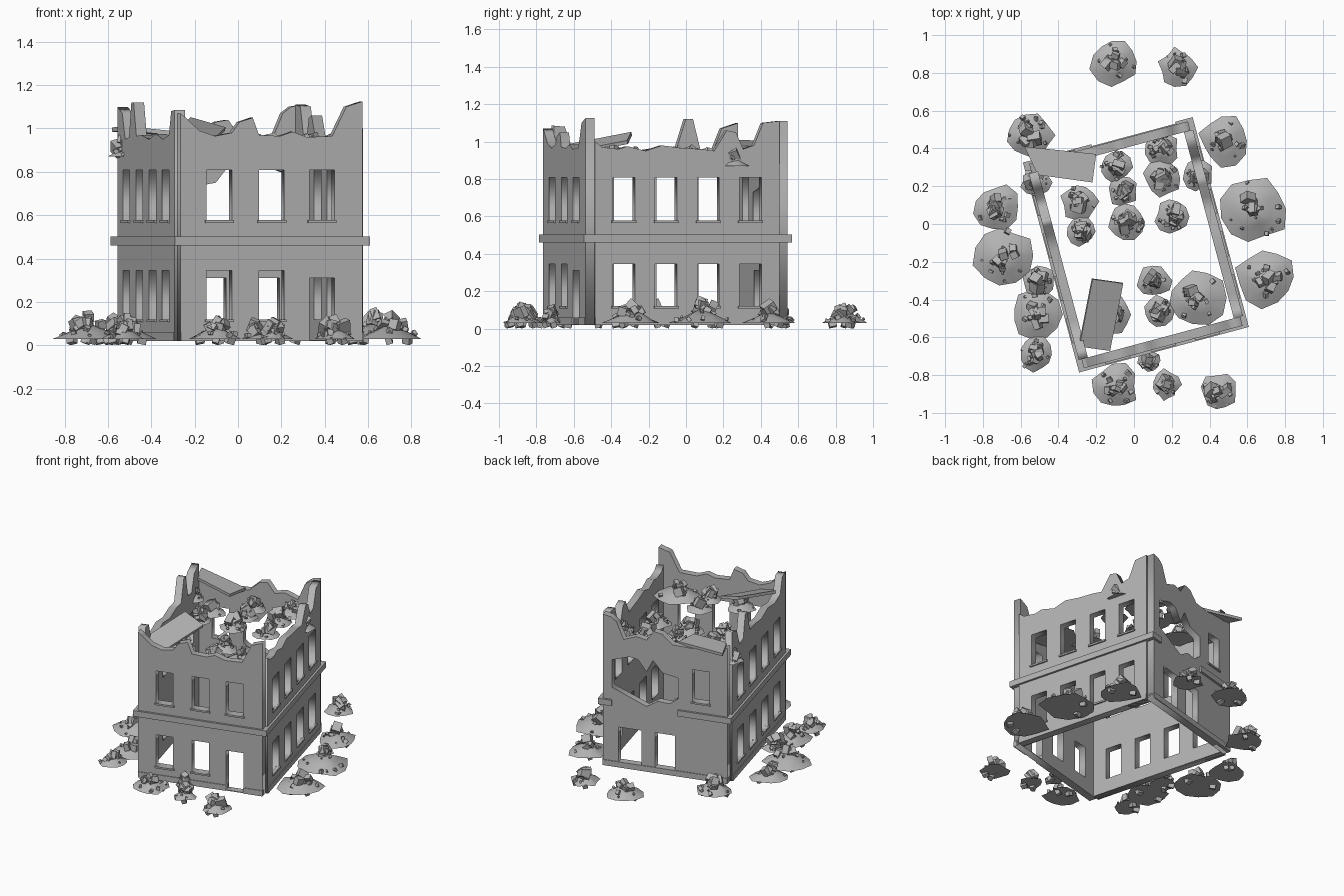
import bpy, bmesh, math, random
from mathutils import Matrix, Vector, Euler

random.seed(4)
if "Cube" in bpy.data.objects:
    bpy.data.objects.remove(bpy.data.objects["Cube"], do_unlink=True)


def material(name, rgb):
    m = bpy.data.materials.new(name)
    m.use_nodes = True
    m.diffuse_color = (*rgb, 1)
    m.node_tree.nodes["Principled BSDF"].inputs["Base Color"].default_value = (*rgb, 1)
    return m


CONCRETE = material("grey_concrete", (0.45, 0.45, 0.45))
ROOT = Matrix.Translation((0.01, -0.11, 0)) @ Matrix.Rotation(math.radians(15), 4, "Z")
FLAT = Matrix.Rotation(math.radians(90), 4, "X")
TURN = Matrix.Rotation(math.radians(90), 4, "Z")
BASE, THICK = 0.02, 0.05


def add_object(name, mesh, matrix=Matrix()):
    ob = bpy.data.objects.new(name, mesh)
    ob.matrix_world = matrix
    mesh.materials.clear()
    mesh.materials.append(CONCRETE)
    bpy.context.scene.collection.objects.link(ob)
    return ob


def finish(name, bm, matrix=Matrix()):
    bmesh.ops.recalc_face_normals(bm, faces=bm.faces)
    mesh = bpy.data.meshes.new(name)
    bm.to_mesh(mesh)
    bm.free()
    return add_object(name, mesh, matrix)


def box(bm, centre, size, rotation=Matrix()):
    m = Matrix.Translation(centre) @ rotation @ Matrix.Diagonal((*size, 1))
    bmesh.ops.create_cube(bm, size=1, matrix=m)


def rect(cx, width, z0, z1):
    a, b = cx - width / 2, cx + width / 2
    return [(a, z0), (b, z0), (b, z1), (a, z1)]


def wall_mesh(name, outline, holes):
    # a filled flat outline with openings, given thickness
    curve = bpy.data.curves.new(name, "CURVE")
    curve.dimensions = "2D"
    curve.fill_mode = "BOTH"
    curve.extrude = THICK / 2
    for loop in [outline] + holes:
        s = curve.splines.new("POLY")
        s.points.add(len(loop) - 1)
        for p, (x, z) in zip(s.points, loop):
            p.co = (x, z, 0, 1)
        s.use_cyclic_u = True
    tmp = bpy.data.objects.new(name, curve)
    bpy.context.scene.collection.objects.link(tmp)
    bpy.context.view_layer.update()
    mesh = bpy.data.meshes.new_from_object(tmp.evaluated_get(bpy.context.evaluated_depsgraph_get()))
    bpy.data.objects.remove(tmp, do_unlink=True)
    return mesh


def build_wall(side, matrix, out, half, broken_top, windows, doors, extra, bands, plinths):
    holes = [rect(c, 0.12, z0, z1) for c, z0, z1 in windows] + doors + extra
    outline = [(-half, BASE)] + [(half, BASE)] + list(reversed(broken_top))
    add_object(side + "_wall", wall_mesh(side, outline, holes), matrix)
    # sills, storey band and plinth
    bm = bmesh.new()
    for c, z0, z1 in windows:
        box(bm, (c, z0 - 0.006, out * 0.02), (0.136, 0.012, 0.03))
    finish(side + "_sills", bm, matrix)
    bm = bmesh.new()
    for a, b in bands:
        box(bm, ((a + b) / 2, 0.482, out * 0.01), (b - a, 0.042, 0.06))
    finish(side + "_storey_band", bm, matrix)
    bm = bmesh.new()
    for a, b in plinths:
        box(bm, ((a + b) / 2, 0.04, out * 0.004), (b - a, 0.04, 0.052))
    finish(side + "_plinth", bm, matrix)


UP, LOW = (0.577, 0.808), (0.12, 0.346)
bays3, bays4 = (-0.25, 0, 0.24), (-0.35, -0.117, 0.117, 0.35)
long_windows = [(c, *r) for c in bays4 for r in (UP, LOW)]

# front wall with a door at its right end
front_top = [(-.435, 1.07), (-.41, 1.05), (-.345, .99), (-.27, .965), (-.19, .98), (-.153, 1.03), (-.09, 1.05),
             (-.06, .97), (.04, .965), (.1, .985), (.17, .96), (.29, .965), (.357, 1.1), (.435, 1.125)]
build_wall("front", ROOT @ Matrix.Translation((0, -0.535, 0)) @ FLAT, 1, 0.435, front_top,
           [(c, *UP) for c in bays3] + [(c, *LOW) for c in bays3[:2]],
           [rect(0.24, 0.12, 0.025, 0.31)], [], [(-0.465, 0.465)], [(-0.435, 0.18), (0.3, 0.435)])

# back wall with two wide doors and a blasted hole
back_top = [(-.435, 1.0), (-.36, .975), (-.28, .99), (-.2, .96), (-.05, .965), (.02, 1.03), (.08, 1.04),
            (.13, .97), (.2, .985), (.29, .95), (.34, 1.07), (.38, 1.1), (.435, 1.11)]
hole = [(.37, .79), (.37, .59), (.25, .54), (.13, .49), (.05, .54), (-.03, .535), (-.09, .58), (-.09, .73),
        (.02, .75), (.085, .83), (.13, .74), (.19, .82), (.25, .83)]
build_wall("back", ROOT @ Matrix.Translation((0, 0.535, 0)) @ FLAT, -1, 0.435, back_top,
           [(-0.25, *UP)], [rect(0, 0.14, 0.055, 0.31), rect(0.245, 0.16, 0.055, 0.31)], [hole],
           [(-0.465, -0.09), (0.37, 0.465)], [(-0.435, 0.435)])

# long side walls
right_top = [(-.51, 1.0), (-.47, .97), (-.38, .96), (-.33, .975), (-.23, .95), (-.14, .98), (-.03, .965),
             (.08, .96), (.15, .95), (.22, 1.06), (.27, 1.05), (.31, .96), (.37, .98), (.42, 1.1), (.51, 1.11)]
left_top = [(-.51, 1.085), (-.45, 1.08), (-.41, .97), (-.3, .95), (-.18, .975), (-.05, .95), (.08, .97),
            (.17, .965), (.22, 1.12), (.26, 1.12), (.3, .96), (.37, .95), (.42, 1.07), (.51, 1.1)]
for side, x, out, top in (("right", 0.425, 1, right_top), ("left", -0.425, -1, left_top)):
    build_wall(side, ROOT @ Matrix.Translation((x, 0, 0)) @ TURN @ FLAT, out, 0.51, top,
               long_windows, [], [], [(-0.575, 0.575)], [(-0.51, 0.51)])

# fallen roof slab leaning at the front left corner
along, across = Vector((.07, .36, .07)).normalized(), Vector((.16, -.04, -.05)).normalized()
normal = across.cross(along).normalized()
across = along.cross(normal)
tilt = Matrix((across, along, normal)).transposed().to_4x4()
bm = bmesh.new()
box(bm, (-0.175, -0.48, 0.985), (0.17, 0.37, 0.02), tilt)
finish("leaning_roof_slab", bm)

# broken roof slab over the back left corner
bm = bmesh.new()
face = bm.faces.new([bm.verts.new(p) for p in
                     ((-.58, .41, .985), (-.51, .26, .99), (-.22, .22, .96), (-.2, .37, .955))])
grown = bmesh.ops.extrude_face_region(bm, geom=[face])["geom"]
bmesh.ops.translate(bm, vec=(0, 0, 0.02), verts=[v for v in grown if isinstance(v, bmesh.types.BMVert)])
finish("corner_roof_slab", bm)


def rubble(name, x, y, z, r):
    # irregular mound
    bm = bmesh.new()
    n, height = 11, 0.02 + 0.33 * r
    rings = []
    rim = [random.uniform(0.8, 1.12) for _ in range(n)]
    for scale, h in ((1, 0), (0.55, 0.45)):
        rings.append([bm.verts.new((x + r * scale * k * math.cos(i * math.tau / n),
                                    y + r * scale * k * math.sin(i * math.tau / n),
                                    z + h * height * random.uniform(0.8, 1.2))) for i, k in enumerate(rim)])
    apex = bm.verts.new((x, y, z + height))
    bm.faces.new(rings[0])
    for i in range(n):
        j = (i + 1) % n
        bm.faces.new((rings[0][i], rings[0][j], rings[1][j], rings[1][i])).smooth = True
        bm.faces.new((rings[1][i], rings[1][j], apex)).smooth = True
    # large lumps in the middle, small ones scattered
    for i in range(17):
        big = i < 6
        d = r * (random.uniform(0, 0.4) if big else random.uniform(0.1, 0.85))
        a = random.uniform(0, math.tau)
        s = random.uniform(0.035, 0.06) if big else random.uniform(0.01, 0.026)
        size = [s * random.uniform(0.6, 1.25) for _ in range(3)]
        spin = Euler([random.uniform(-0.7, 0.7), random.uniform(-0.7, 0.7), a * 3]).to_matrix().to_4x4()
        lift = height * (1 - d / r) + (random.uniform(0, 0.03) if big else 0.004)
        box(bm, (x + d * math.cos(a), y + d * math.sin(a), z + lift), size, spin)
    finish(name, bm)


# rubble around the building
outside = [(-.1, .86, .13), (.23, .83, .1), (-.56, .47, .13), (.48, .44, .13), (.63, .08, .18), (.7, -.28, .16),
           (-.73, .09, .12), (-.69, -.17, .16), (-.5, -.3, .09), (-.52, -.48, .13), (-.52, -.69, .1),
           (-.1, -.86, .125), (.17, -.85, .08), (.45, -.89, .1), (.08, -.72, .06)]
for i, (x, y, r) in enumerate(outside):
    rubble(f"ground_rubble_{i + 1}", x, y, 0.03, r)

# rubble lodged high inside the walls
inside = [(.15, .4, .09), (-.1, .3, .09), (.15, .24, .1), (-.06, .17, .08), (-.29, .12, .1), (.2, .04, .09),
          (-.04, .01, .1), (-.28, -.04, .08), (.11, -.3, .09), (.13, -.46, .08), (.33, -.39, .15),
          (-.11, -.48, .1), (.34, .26, .08), (-.52, .22, .08)]
for i, (x, y, r) in enumerate(inside):
    rubble(f"roof_rubble_{i + 1}", x, y, 0.87, r)

# loose stones on the ground reaching the lowest level
bm = bmesh.new()
for x, y, r in outside:
    for _ in range(2):
        a = random.uniform(0, math.tau)
        box(bm, (x + r * 0.6 * math.cos(a), y + r * 0.6 * math.sin(a), 0.023), (0.04, 0.03, 0.03),
            Euler((0.3, 0.2, a)).to_matrix().to_4x4())
finish("loose_stones", bm)
